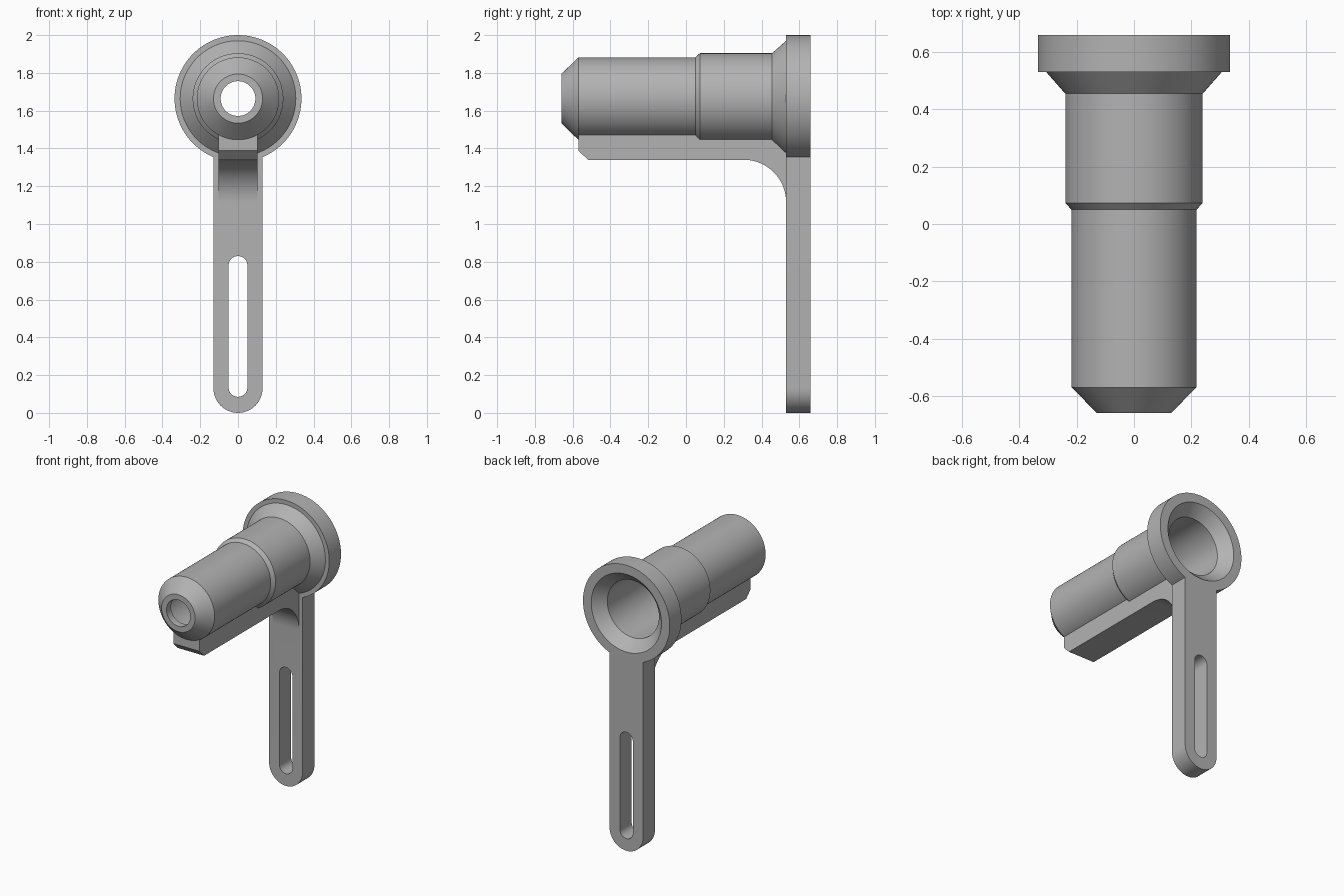
import bpy, bmesh, math
from mathutils import Vector

if "Cube" in bpy.data.objects:
    bpy.data.objects.remove(bpy.data.objects["Cube"], do_unlink=True)

AXIS_Z = 1.664          # height of the barrel axis
FRONT, BACK, PLATE = -0.66, 0.66, 0.53

grey = bpy.data.materials.new("plain grey")
grey.use_nodes = True
colour = (0.45, 0.45, 0.45, 1)
grey.diffuse_color = colour
grey.node_tree.nodes["Principled BSDF"].inputs["Base Color"].default_value = colour


def finish(name, bm):
    bmesh.ops.remove_doubles(bm, verts=bm.verts, dist=1e-5)
    bmesh.ops.recalc_face_normals(bm, faces=bm.faces)
    mesh = bpy.data.meshes.new(name)
    bm.to_mesh(mesh)
    bm.free()
    mesh.materials.append(grey)
    obj = bpy.data.objects.new(name, mesh)
    bpy.context.collection.objects.link(obj)
    return obj


def revolve(name, profile, steps=96):
    """Solid of revolution around the barrel axis from (radius, y) points."""
    bm = bmesh.new()
    pts = [(0, profile[0][1])] + profile + [(0, profile[-1][1])]
    verts = [bm.verts.new((r, y, AXIS_Z)) for r, y in pts]
    edges = [bm.edges.new(pair) for pair in zip(verts, verts[1:])]
    bmesh.ops.spin(bm, geom=verts + edges, cent=(0, 0, AXIS_Z), axis=(0, 1, 0),
                   angle=math.tau, steps=steps, use_merge=True)
    return finish(name, bm)


def prism(name, points, offset):
    """Extrude a closed outline along a vector."""
    bm = bmesh.new()
    face = bm.faces.new([bm.verts.new(p) for p in points])
    ext = bmesh.ops.extrude_face_region(bm, geom=[face])
    moved = [v for v in ext["geom"] if isinstance(v, bmesh.types.BMVert)]
    bmesh.ops.translate(bm, verts=moved, vec=Vector(offset))
    return finish(name, bm)


def arc(cx, cz, r, start, end, n=24):
    angles = [math.radians(start + (end - start) * i / n) for i in range(n + 1)]
    return [(cx + r * math.cos(a), cz + r * math.sin(a)) for a in angles]


def combine(target, tool, operation):
    mod = target.modifiers.new(tool.name, 'BOOLEAN')
    mod.object, mod.operation, mod.solver = tool, operation, 'EXACT'
    bpy.context.view_layer.objects.active = target
    bpy.ops.object.modifier_apply(modifier=mod.name)
    bpy.data.objects.remove(tool, do_unlink=True)


# Stepped barrel with tapered nose and rear flange
body = revolve("barrel_with_bracket", [
    (0.13, FRONT), (0.218, -0.57), (0.218, 0.05), (0.24, 0.073),
    (0.24, 0.455), (0.306, PLATE), (0.336, PLATE), (0.336, BACK)])

# Mounting arm with a rounded foot
outline = arc(0, 0.13, 0.13, 180, 360) + [(0.13, 1.5), (-0.13, 1.5)]
arm = prism("arm", [(x, PLATE, z) for x, z in outline], (0, BACK - PLATE, 0))

# Rib under the barrel, blended into the arm by a fillet
rib_outline = ([(-0.57, 1.55), (-0.57, 1.39), (-0.52, 1.34)]
               + arc(0.305, 1.115, 0.225, 90, 0)
               + [(0.58, 1.115), (0.58, 1.55)])
rib = prism("rib", [(-0.102, y, z) for y, z in rib_outline], (0.204, 0, 0))

# Hollow interior: nose hole, bore and flared rear mouth
bore = revolve("bore", [
    (0.092, FRONT - 0.05), (0.092, -0.61), (0.12, -0.61), (0.175, -0.55),
    (0.18, 0.0), (0.2, 0.02), (0.2, 0.585), (0.272, BACK), (0.272, BACK + 0.05)])

# Long adjustment slot in the arm
slot_outline = arc(0, 0.135, 0.05, 180, 360) + arc(0, 0.78, 0.05, 0, 180)
slot = prism("slot", [(x, PLATE - 0.1, z) for x, z in slot_outline], (0, 0.4, 0))

combine(body, arm, 'UNION')
combine(body, rib, 'UNION')
combine(body, bore, 'DIFFERENCE')
combine(body, slot, 'DIFFERENCE')

bpy.ops.object.select_all(action='DESELECT')
body.select_set(True)
bpy.context.view_layer.objects.active = body
bpy.ops.object.shade_smooth_by_angle(angle=math.radians(20))
